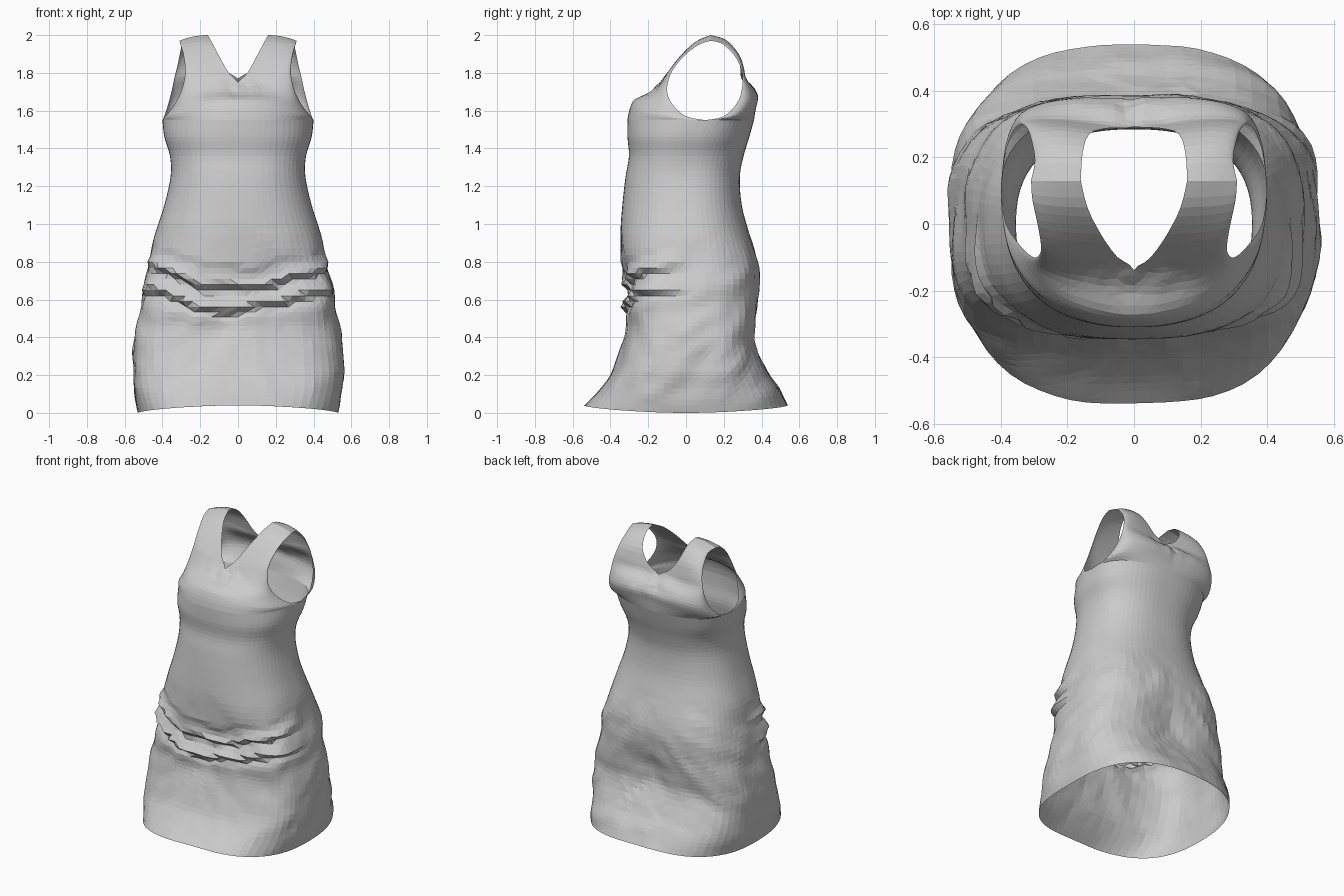
import bpy, bmesh
from math import sin, cos, pi, exp, hypot
from mathutils import Vector, noise

if "Cube" in bpy.data.objects:
    bpy.data.objects.remove(bpy.data.objects["Cube"])

COLS = 18

# Body rows, hem to underarm: z, half width, front y, back y, side seam y, squareness
TUBE = [
    (0.00, .530, -.54, .54, .00, 2.7),
    (0.10, .553, -.46, .495, .00, 2.8),
    (0.22, .558, -.39, .43, .00, 2.9),
    (0.36, .550, -.335, .375, .00, 3.0),
    (0.46, .535, -.310, .38, .00, 3.1),
    (0.56, .515, -.320, .39, .00, 3.1),
    (0.68, .500, -.318, .39, .00, 3.0),
    (0.80, .470, -.340, .38, .00, 2.8),
    (0.95, .437, -.347, .335, .00, 2.5),
    (1.10, .390, -.337, .295, .00, 2.4),
    (1.25, .357, -.320, .285, .00, 2.4),
    (1.36, .360, -.302, .305, .01, 2.4),
    (1.46, .390, -.310, .335, .05, 2.4),
    (1.55, .400, -.310, .36, .10, 2.3),
]
# Upper rows: neckline point, armhole point, squareness
FRONT = [
    (0, -.298, 1.61, .385, .00, 1.57, 2.1),
    (0, -.270, 1.66, .338, -.07, 1.63, 1.9),
    (0, -.185, 1.70, .302, -.10, 1.70, 2.0),
    (0, -.135, 1.75, .283, -.09, 1.77, 2.0),
    (.05, -.10, 1.80, .280, -.06, 1.83, 2.0),
    (.10, -.03, 1.89, .290, .00, 1.90, 2.0),
    (.14, .05, 1.965, .305, .07, 1.95, 2.0),
    (.16, .13, 2.00, .310, .13, 1.97, 2.0),
]
BACK = [
    (0, .368, 1.61, .390, .20, 1.57, 2.4),
    (0, .375, 1.67, .368, .27, 1.64, 2.4),
    (0, .350, 1.72, .350, .295, 1.71, 2.2),
    (0, .295, 1.77, .335, .300, 1.78, 2.0),
    (.08, .288, 1.82, .320, .285, 1.84, 2.0),
    (.135, .27, 1.90, .308, .25, 1.90, 2.0),
    (.155, .21, 1.975, .298, .19, 1.955, 2.0),
    (.16, .13, 2.00, .310, .13, 1.97, 2.0),
]


def spline(keys, per):
    """Catmull-Rom resampling of key rows."""
    out, n = [], len(keys)
    for i in range(n - 1):
        a, b, c, d = (keys[max(0, min(n - 1, i + k))] for k in (-1, 0, 1, 2))
        for s in range(per):
            t = s / per
            out.append([.5 * (2 * q + (r - p) * t + (2*p - 5*q + 4*r - w) * t*t
                              + (3*q - p - 3*r + w) * t**3)
                        for p, q, r, w in zip(a, b, c, d)])
    return out + [list(keys[-1])]


def arc(row, bulge):
    """Quarter superellipse from the centre/neck point to the side/armhole point."""
    px, py, pz, qx, qy, qz, e = row
    pts = []
    for j in range(COLS + 1):
        t = j / COLS * pi / 2
        a, b = max(sin(t), 0), max(cos(t), 0)
        r = (a ** e + b ** e) ** (-1 / e)
        s, c = (a * r, b * r) if j < COLS else (1, 0)
        pts.append(Vector((px + (qx - px) * s, qy + (py - qy) * c + bulge * sin(2 * t),
                           pz + (qz - pz) * a * a)))
    return pts


def wrinkle(p):
    """Cloth folds: sagging front creases, loose skirt drape, neckline crumple."""
    x, y, z = p
    front = max(0, min(1, (-y + .03) / .25))
    # gathered sagging folds across the front
    v = z - .10 * min(1, (x / .45) ** 2) + .05 * noise.noise(Vector((x * 5, y * 3, z * 4)))
    ph = 2 * pi * (v - .545) / .12
    d = front * .022 * (sin(ph) + .35 * sin(2 * ph)) * exp(-((v - .62) / .13) ** 4)
    # irregular diagonal drape on the skirt
    w = max(0, min(1, z / .15)) * max(0, min(1, (1.0 - z) / .25))
    q = Vector((x * 4, y * 4 - z * 2, z * 4 + abs(x) * 2))
    d += w * (.016 * noise.noise(q) + .010 * noise.noise(q * 2.3))
    # hollow below the seat
    if y > 0:
        d -= .03 * exp(-((z - .50) / .13) ** 2 - (x / .2) ** 2)
    # crumple at the neckline points
    d += .03 * noise.noise(p * 14) * exp(-((z - 1.72) / .05) ** 2 - (x / .13) ** 2)
    r = hypot(x, y) or 1
    return p + Vector((x / r, y / r, 0)) * d


bm = bmesh.new()
tube = spline(TUBE, 4)
for side in (1, -1):
    for back, upper in ((0, FRONT), (1, BACK)):
        rows = []
        # skirt and waist, with the hem lifted at centre front and back
        for z, xs, yf, yb, ys, e in tube:
            lift = .04 * max(0, 1 - z / .2)
            rows.append(arc((0, yb if back else yf, z + lift, xs, ys, z, e), 0))
        # chest or back panel running up into the strap
        z, xs, yf, yb, ys, e = TUBE[-1]
        top = spline([(0, yb if back else yf, z, xs, ys, z, e)] + upper, 3)[1:]
        for i, r in enumerate(top):
            rows.append(arc(r, back * .02 * sin(pi * (i + 1) / len(top))))
        grid = [[bm.verts.new(wrinkle(Vector((p.x * side, p.y, p.z)))) for p in r] for r in rows]
        for i in range(len(grid) - 1):
            for j in range(COLS):
                f = [grid[i][j], grid[i][j + 1], grid[i + 1][j + 1], grid[i + 1][j]]
                bm.faces.new(f if side * (1 - 2 * back) > 0 else f[::-1])

# sew the centre, side and shoulder seams
bmesh.ops.remove_doubles(bm, verts=bm.verts, dist=.0008)
bmesh.ops.triangulate(bm, faces=bm.faces)
mesh = bpy.data.meshes.new("dress")
bm.to_mesh(mesh)
bm.free()
dress = bpy.data.objects.new("dress", mesh)
bpy.context.collection.objects.link(dress)
